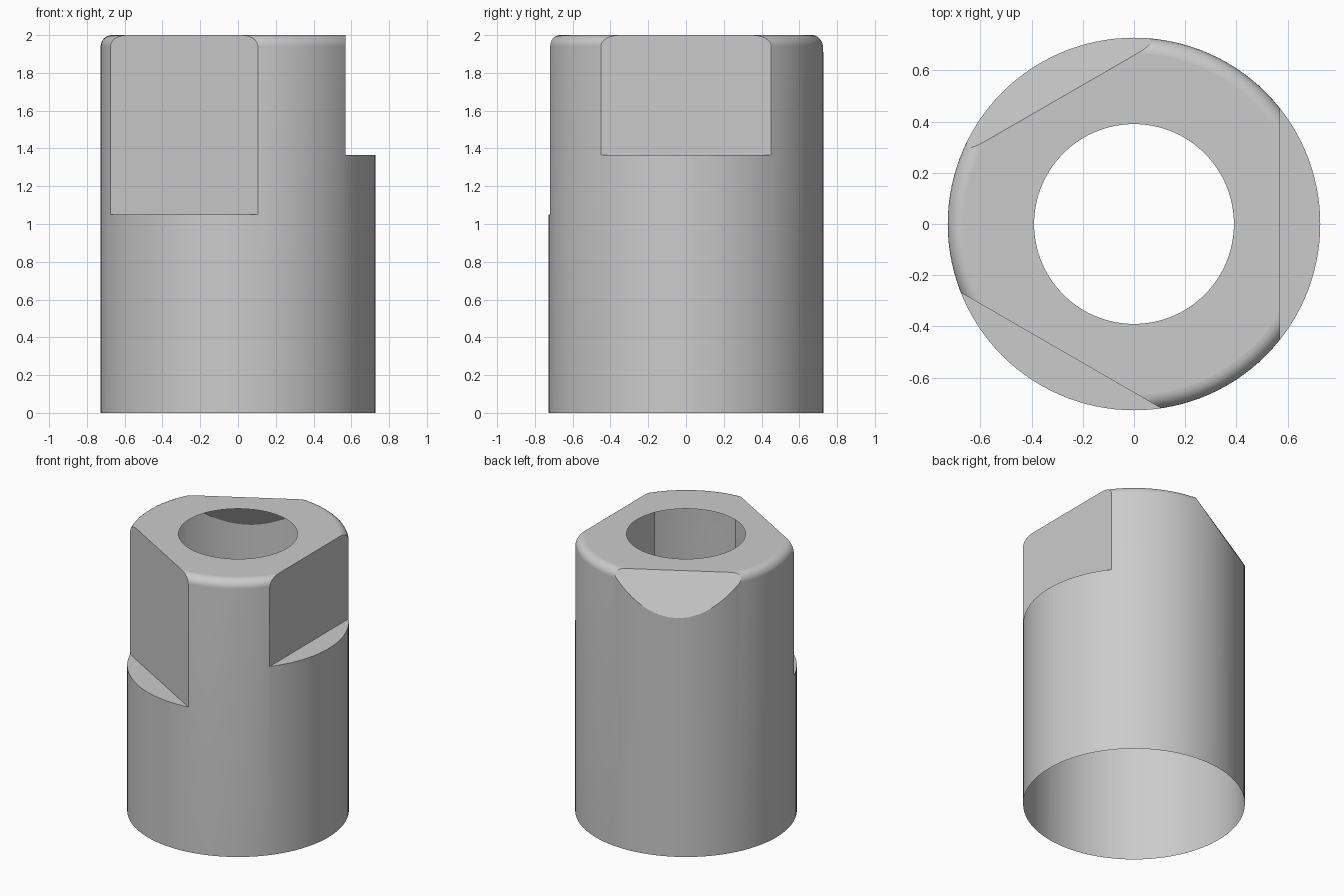
import bpy, bmesh, math
from mathutils import Matrix, Vector

cube = bpy.data.objects.get("Cube")
if cube:
    bpy.data.objects.remove(cube)

RADIUS, HEIGHT, BORE, FLAT = 0.727, 2.0, 0.39, 0.57

# Material
grey = bpy.data.materials.new("plain_grey")
grey.use_nodes = True
colour = (0.6, 0.6, 0.6, 1)
grey.diffuse_color = colour
grey.node_tree.nodes["Principled BSDF"].inputs["Base Color"].default_value = colour


def make_object(name, bm):
    mesh = bpy.data.meshes.new(name)
    bm.to_mesh(mesh)
    bm.free()
    obj = bpy.data.objects.new(name, mesh)
    bpy.context.collection.objects.link(obj)
    return obj


def cylinder(radius, low, high, sides):
    bm = bmesh.new()
    bmesh.ops.create_cone(bm, cap_ends=True, segments=sides, radius1=radius,
                          radius2=radius, depth=high - low,
                          matrix=Matrix.Translation((0, 0, (low + high) / 2)))
    return bm


def flat_cutter(name, azimuth, base, tilt=0, drop=0):
    """Box whose inner face lies FLAT from the axis, facing the azimuth."""
    bm = bmesh.new()
    bmesh.ops.create_cube(bm, size=1)
    bmesh.ops.scale(bm, verts=bm.verts, vec=(1, 2, 1 + drop))
    bmesh.ops.translate(bm, verts=bm.verts, vec=(0.5, 0, (1 - drop) / 2))
    place = (Matrix.Rotation(math.radians(azimuth), 4, 'Z')
             @ Matrix.Translation((FLAT, 0, base))
             @ Matrix.Rotation(math.radians(-tilt), 4, 'Y'))
    bm.transform(place)
    return make_object(name, bm)


# Sleeve body with a rounded upper rim
bm = cylinder(RADIUS, 0, HEIGHT, 120)
rim = [e for e in bm.edges if all(v.co.z > HEIGHT - 0.01 for v in e.verts)]
bmesh.ops.bevel(bm, geom=rim, offset=0.06, segments=8, profile=0.5, affect='EDGES')
sleeve = make_object("sleeve", bm)
sleeve.data.materials.append(grey)

# Two stepped flats, one sloped flat and the bore
cutters = [
    flat_cutter("side_flat_cutter", 0, 1.365),
    flat_cutter("front_flat_cutter", 240, 1.05),
    flat_cutter("sloped_flat_cutter", 120, HEIGHT, tilt=30, drop=1),
    make_object("bore_cutter", cylinder(BORE, -0.5, HEIGHT + 0.5, 96)),
]
bpy.ops.object.select_all(action='DESELECT')
bpy.context.view_layer.objects.active = sleeve
sleeve.select_set(True)
for cutter in cutters:
    cutter.hide_render = True
    mod = sleeve.modifiers.new(cutter.name, 'BOOLEAN')
    mod.operation = 'DIFFERENCE'
    mod.solver = 'EXACT'
    mod.object = cutter
    bpy.ops.object.modifier_apply(modifier=mod.name)
    bpy.data.objects.remove(cutter)

# Leave a thin open skin: no floor and no bore wall
bm = bmesh.new()
bm.from_mesh(sleeve.data)
inner = [f for f in bm.faces
         if all(v.co.z < 0.01 for v in f.verts)
         or all(v.co.xy.length < BORE + 0.02 for v in f.verts)]
bmesh.ops.delete(bm, geom=inner, context='FACES')
bm.to_mesh(sleeve.data)
bm.free()

# Smooth round walls, crisp planar faces
bpy.ops.object.shade_smooth_by_angle(angle=math.radians(20))
slope = Vector((-math.sqrt(3) / 4, 0.75, 0.5))
planes = [Vector((0, 0, 1)), Vector((1, 0, 0)),
          Vector((-0.5, -math.sqrt(3) / 2, 0)), slope]
for face in sleeve.data.polygons:
    if any(face.normal.dot(n) > 0.9995 for n in planes):
        face.use_smooth = False
    sleeve.data.polygons[face.index].material_index = 0
